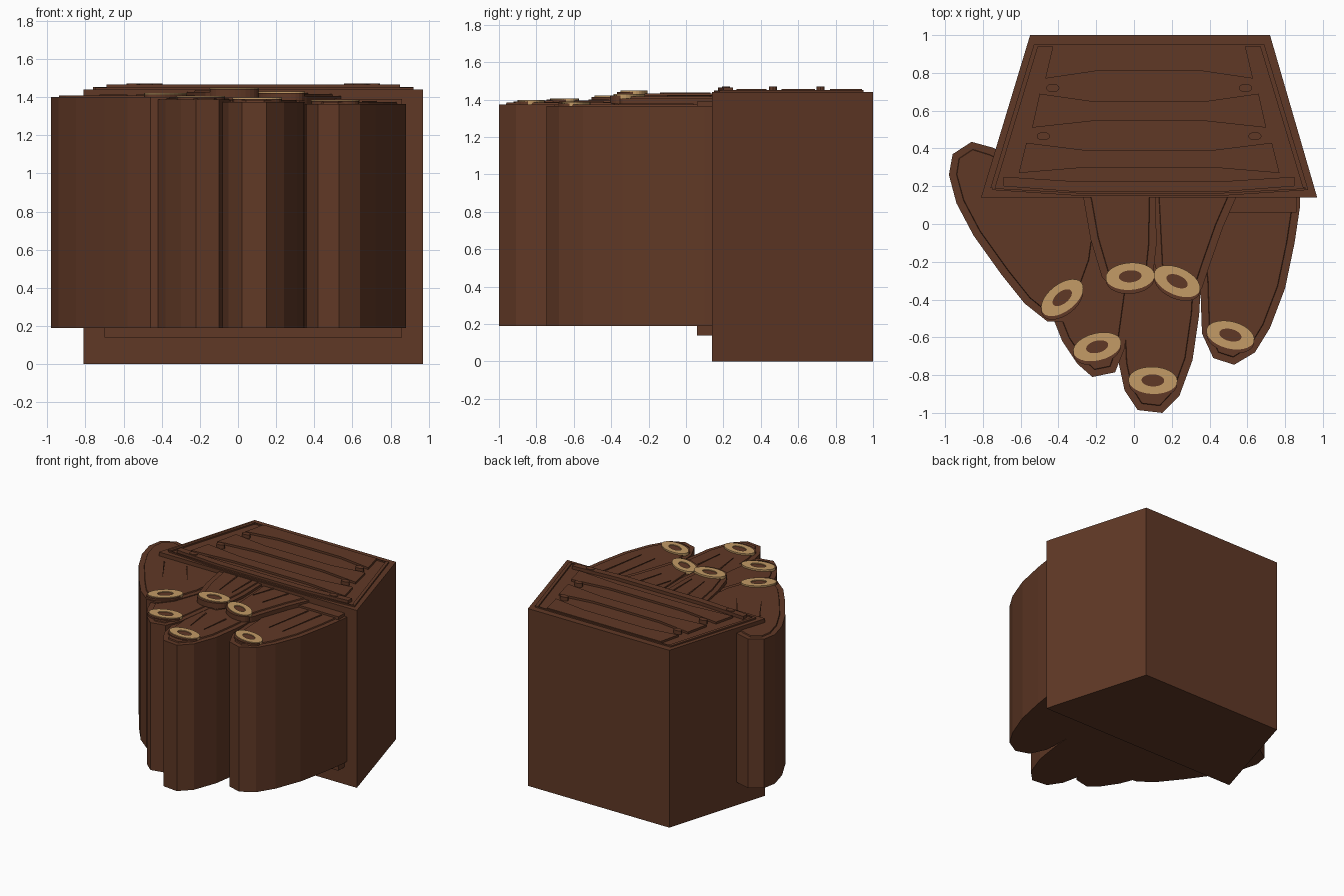
import bpy, bmesh, math
from mathutils import Vector


def material(name, rgb):
    m = bpy.data.materials.new(name)
    m.diffuse_color = (*rgb, 1)
    return m


BROWN = material("dark brown", (0.117, 0.040, 0.019))
TAN = material("tan", (0.546, 0.328, 0.133))


def finish(bm, name, mat):
    bmesh.ops.recalc_face_normals(bm, faces=bm.faces)
    mesh = bpy.data.meshes.new(name)
    bm.to_mesh(mesh)
    bm.free()
    mesh.materials.append(mat)
    ob = bpy.data.objects.new(name, mesh)
    bpy.context.collection.objects.link(ob)
    return ob


def prism(name, pts, z0, z1, mat=BROWN, pad=0, margin=0.04):
    """Extruded outline; pad raises an inset step on the top."""
    bm = bmesh.new()
    low = [bm.verts.new((x, y, z0)) for x, y in pts]
    high = [bm.verts.new((x, y, z1)) for x, y in pts]
    bm.faces.new(low)
    top = bm.faces.new(high)
    n = len(pts)
    for i in range(n):
        j = (i + 1) % n
        bm.faces.new((low[i], low[j], high[j], high[i]))
    bmesh.ops.recalc_face_normals(bm, faces=bm.faces)
    if pad:
        bmesh.ops.inset_individual(bm, faces=[top], thickness=margin)
        bmesh.ops.inset_individual(bm, faces=[top], thickness=0.003, depth=pad)
    return finish(bm, name, mat)


def ellipse(cx, cy, rx, ry, deg, n=28):
    a = math.radians(deg)
    out = []
    for i in range(n):
        t = 2 * math.pi * i / n
        u, v = rx * math.cos(t), ry * math.sin(t)
        out.append((cx + u * math.cos(a) - v * math.sin(a),
                    cy + u * math.sin(a) + v * math.cos(a)))
    return out


def ring(name, cx, cy, deg, z0, z1):
    """Flat oval ring with an open centre."""
    bm = bmesh.new()
    outer = ellipse(cx, cy, 0.13, 0.072, deg)
    inner = ellipse(cx, cy, 0.06, 0.032, deg)
    loops = [[bm.verts.new((x, y, z)) for x, y in pts]
             for pts, z in ((outer, z0), (outer, z1), (inner, z1), (inner, z0))]
    n = len(outer)
    for k in range(4):
        a, b = loops[k], loops[(k + 1) % 4]
        for i in range(n):
            j = (i + 1) % n
            bm.faces.new((a[i], a[j], b[j], b[i]))
    return finish(bm, name, TAN)


def strip(name, p, q, z, width=0.012):
    """Thin crease line between two points."""
    p, q = Vector(p), Vector(q)
    d = (q - p).normalized() * width / 2
    side = Vector((-d.y, d.x))
    prism(name, [p + side, p - side, q - d * 0.2, q + side * 0.3], z - 0.01, z + 0.005)


def mirrored(pts, cx=0.08):
    return [(2 * cx - x, y) for x, y in reversed(pts)]


# Cuff block
prism("cuff", [(-0.81, 0.14), (0.97, 0.14), (0.72, 1.0), (-0.55, 1.0)], 0, 1.44)

# Cuff edging, both sides and back
edge = [(-0.76, 0.19), (-0.735, 0.19), (-0.505, 0.95), (-0.53, 0.95)]
prism("cuff_edge_left", edge, 1.43, 1.452)
prism("cuff_edge_right", mirrored(edge), 1.43, 1.452)
prism("cuff_edge_back", [(-0.52, 0.94), (0.68, 0.94), (0.68, 0.95), (-0.52, 0.95)], 1.43, 1.45)
prism("cuff_front_strip", [(-0.75, 0.19), (-0.3, 0.165), (0.47, 0.165), (0.92, 0.19),
                           (0.92, 0.18), (0.47, 0.15), (-0.3, 0.15), (-0.75, 0.18)][::-1],
      1.43, 1.45)

# Cuff bands, given as left halves and mirrored
bands = [
    ("back", [(-0.24, 0.94), (-0.43, 0.94), (-0.47, 0.77), (-0.2, 0.81)], 1.457),
    ("middle", [(-0.22, 0.65), (-0.50, 0.69), (-0.54, 0.51), (-0.22, 0.545)], 1.457),
    ("front", [(-0.25, 0.39), (-0.57, 0.43), (-0.61, 0.27), (-0.25, 0.30)], 1.457),
    ("lip", [(-0.3, 0.225), (-0.69, 0.25), (-0.69, 0.20), (-0.3, 0.17)], 1.466),
]
for name, half, z in bands:
    prism("cuff_band_" + name, half + mirrored(half), 1.43, z)

# Studs between the bands
for i, (y, x) in enumerate(((0.72, -0.43), (0.465, -0.48), (0.215, -0.55))):
    for sx, side in ((x, "left"), (0.16 - x, "right")):
        prism(f"stud_{side}_{i}", ellipse(sx, y, 0.035, 0.022, 0, 14), 1.43, 1.471)

# Plate where the hand meets the cuff
prism("wrist_plate", [(-0.70, 0.06), (0.86, 0.06), (0.86, 0.2), (-0.70, 0.2)], 0.14, 1.39)

# Digits: outline, bottom, top, pad height
B = 0.19
digits = [
    ("thumb", [(-0.70, 0.38), (-0.75, 0.405), (-0.86, 0.435), (-0.96, 0.37), (-0.98, 0.26),
               (-0.94, 0.11), (-0.85, -0.06), (-0.70, -0.27), (-0.58, -0.42),
               (-0.46, -0.515), (-0.36, -0.52), (-0.28, -0.42), (-0.2, -0.2),
               (-0.15, 0.24)], B, 1.40, 0.009),
    ("left_finger", [(-0.45, -0.30), (-0.42, -0.52), (-0.38, -0.62), (-0.30, -0.74),
                     (-0.22, -0.81), (-0.10, -0.785), (-0.05, -0.66), (0.0, -0.3),
                     (0.05, 0.24), (-0.35, 0.24)], B, 1.387, 0.007),
    ("middle_finger", [(-0.15, 0.24), (-0.10, -0.3), (-0.08, -0.74), (-0.05, -0.88),
                       (0.02, -0.985), (0.15, -1.0), (0.24, -0.91), (0.31, -0.72),
                       (0.345, -0.48), (0.355, -0.3), (0.5, 0.24)], B, 1.375, 0.01),
    ("right_finger", [(0.3, 0.24), (0.35, -0.30), (0.36, -0.58), (0.42, -0.71), (0.53, -0.745),
                      (0.64, -0.68), (0.72, -0.55), (0.80, -0.34), (0.85, -0.1),
                      (0.88, 0.1), (0.88, 0.24)], B, 1.365, 0.009),
    ("left_knuckle", [(-0.28, 0.24), (-0.265, 0.12), (-0.23, -0.08), (-0.17, -0.28),
                      (-0.10, -0.35), (0.05, -0.35), (0.10, -0.28), (0.12, -0.1),
                      (0.11, 0.24)], 0.2, 1.426, 0.008),
    ("right_knuckle", [(0.10, 0.24), (0.11, -0.22), (0.14, -0.30), (0.22, -0.36),
                       (0.32, -0.385), (0.36, -0.34), (0.40, -0.22), (0.47, -0.02),
                       (0.54, 0.14), (0.57, 0.24)], 0.2, 1.407, 0.009),
]
for name, pts, z0, z1, pad in digits:
    prism(name, pts, z0, z1, pad=pad)

# Oval claw rings, each on a slightly lower bed
claws = [
    ("thumb", -0.38, -0.39, 38, 1.421), ("left_finger", -0.195, -0.65, 14, 1.407),
    ("middle_finger", 0.10, -0.828, -2, 1.397), ("right_finger", 0.51, -0.588, -14, 1.386),
    ("left_knuckle", -0.02, -0.277, 4, 1.448), ("right_knuckle", 0.228, -0.303, -24, 1.429),
]
for name, x, y, deg, z in claws:
    prism(name + "_claw_bed", ellipse(x, y - 0.018, 0.128, 0.075, deg), z - 0.05, z - 0.006)
    ring(name + "_claw_ring", x, y, deg, z - 0.03, z)

# Skin creases
creases = [((-0.53, 0.10), (-0.40, -0.08), 1.409), ((-0.72, 0.08), (-0.58, -0.14), 1.409),
           ((-0.10, 0.13), (-0.07, -0.14), 1.434), ((0.03, 0.13), (0.03, -0.12), 1.434),
           ((0.22, 0.14), (0.16, -0.04), 1.416), ((0.36, 0.13), (0.29, -0.1), 1.416),
           ((0.02, -0.44), (0.05, -0.68), 1.385), ((0.20, -0.44), (0.17, -0.68), 1.385),
           ((0.60, 0.04), (0.53, -0.36), 1.374), ((0.72, 0.04), (0.65, -0.36), 1.374)]
for i, (p, q, z) in enumerate(creases):
    strip(f"crease_{i}", p, q, z)
